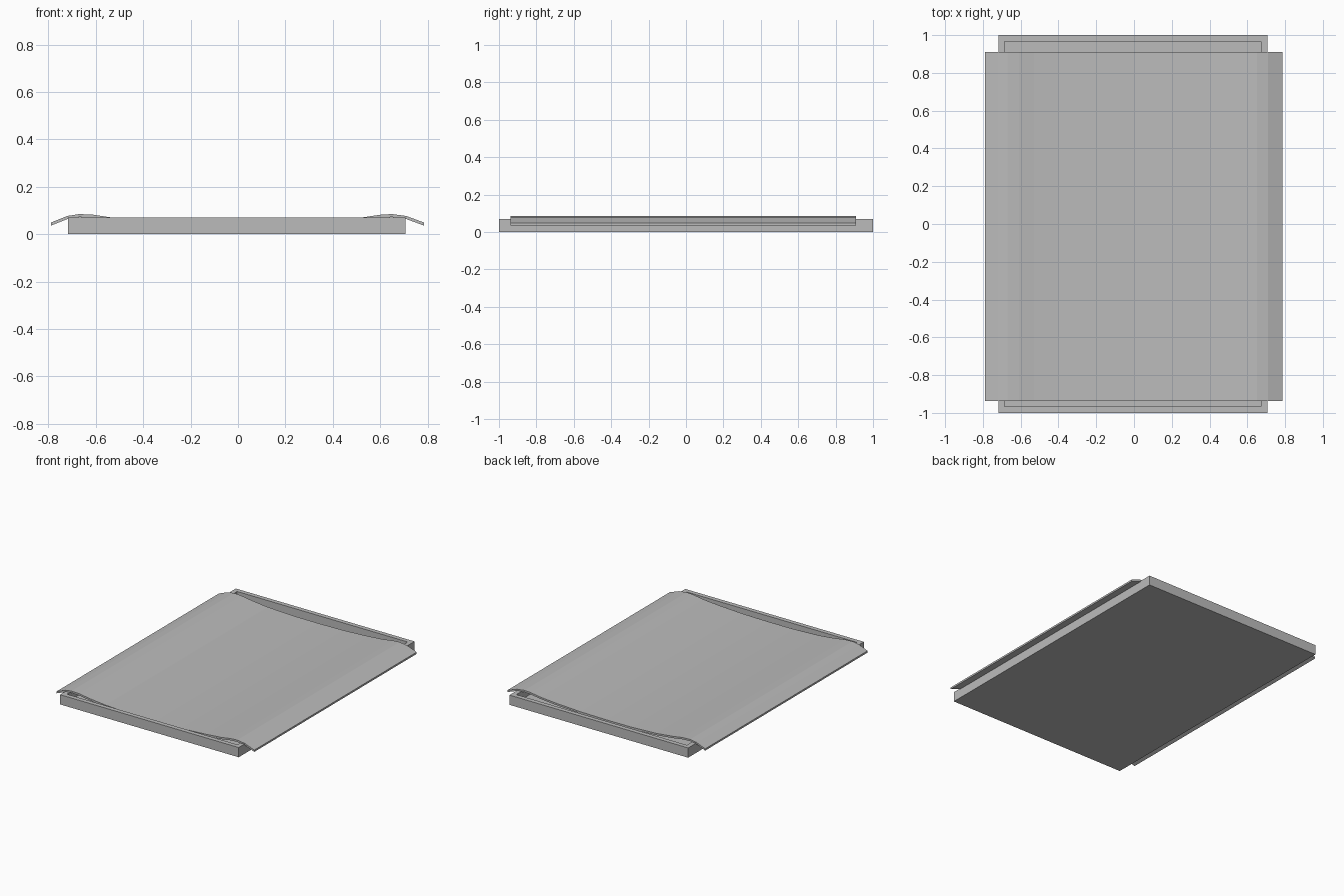
import bpy
import bmesh

old = bpy.data.objects.get("Cube")
if old:
    bpy.data.objects.remove(old, do_unlink=True)

# Single grey material
grey = bpy.data.materials.new("plain grey")
grey.use_nodes = True
color = (0.5, 0.5, 0.5, 1)
grey.diffuse_color = color
grey.node_tree.nodes["Principled BSDF"].inputs["Base Color"].default_value = color


def finish(bm, name):
    bmesh.ops.recalc_face_normals(bm, faces=bm.faces[:])
    mesh = bpy.data.meshes.new(name)
    bm.to_mesh(mesh)
    bm.free()
    mesh.materials.append(grey)
    obj = bpy.data.objects.new(name, mesh)
    bpy.context.collection.objects.link(obj)
    return obj


def extrude_profile(name, points, y0, y1):
    """Sweep a closed x-z outline along y."""
    bm = bmesh.new()
    face = bm.faces.new([bm.verts.new((x, y0, z)) for x, z in points])
    out = bmesh.ops.extrude_face_region(bm, geom=[face])["geom"]
    moved = [v for v in out if isinstance(v, bmesh.types.BMVert)]
    bmesh.ops.translate(bm, verts=moved, vec=(0, y1 - y0, 0))
    return finish(bm, name)


# Shallow tray: solid block with an open recess inside the rim
left, right, height, rim, floor = -0.717, 0.706, 0.07, 0.046, 0.012
bm = bmesh.new()
bmesh.ops.create_cube(bm, size=1)
for v in bm.verts:
    v.co.x = left if v.co.x < 0 else right
    v.co.y = -1 if v.co.y < 0 else 1
    v.co.z = 0 if v.co.z < 0 else height
bm.normal_update()
top = max(bm.faces, key=lambda f: f.calc_center_median().z)
bmesh.ops.inset_region(bm, faces=[top], thickness=rim)
recess = bmesh.ops.extrude_face_region(bm, geom=[top])["geom"]
bmesh.ops.translate(bm, verts=[v for v in recess if isinstance(v, bmesh.types.BMVert)],
                    vec=(0, 0, floor - height))
if top.is_valid:
    bmesh.ops.delete(bm, geom=[top], context="FACES_ONLY")
finish(bm, "tray")

# Thin sheet draped over the side rims, sagging into the recess
thickness = 0.013
surface = [(-0.79, 0.049), (-0.72, 0.077), (-0.67, 0.085), (-0.61, 0.082),
           (-0.53, 0.07), (-0.4, 0.056), (-0.2, 0.048), (0, 0.047),
           (0.2, 0.05), (0.4, 0.06), (0.52, 0.07), (0.6, 0.082),
           (0.65, 0.085), (0.71, 0.077), (0.786, 0.049)]
underside = [(x, z - thickness) for x, z in reversed(surface)]
extrude_profile("draped_sheet", surface + underside, -0.937, 0.91)
